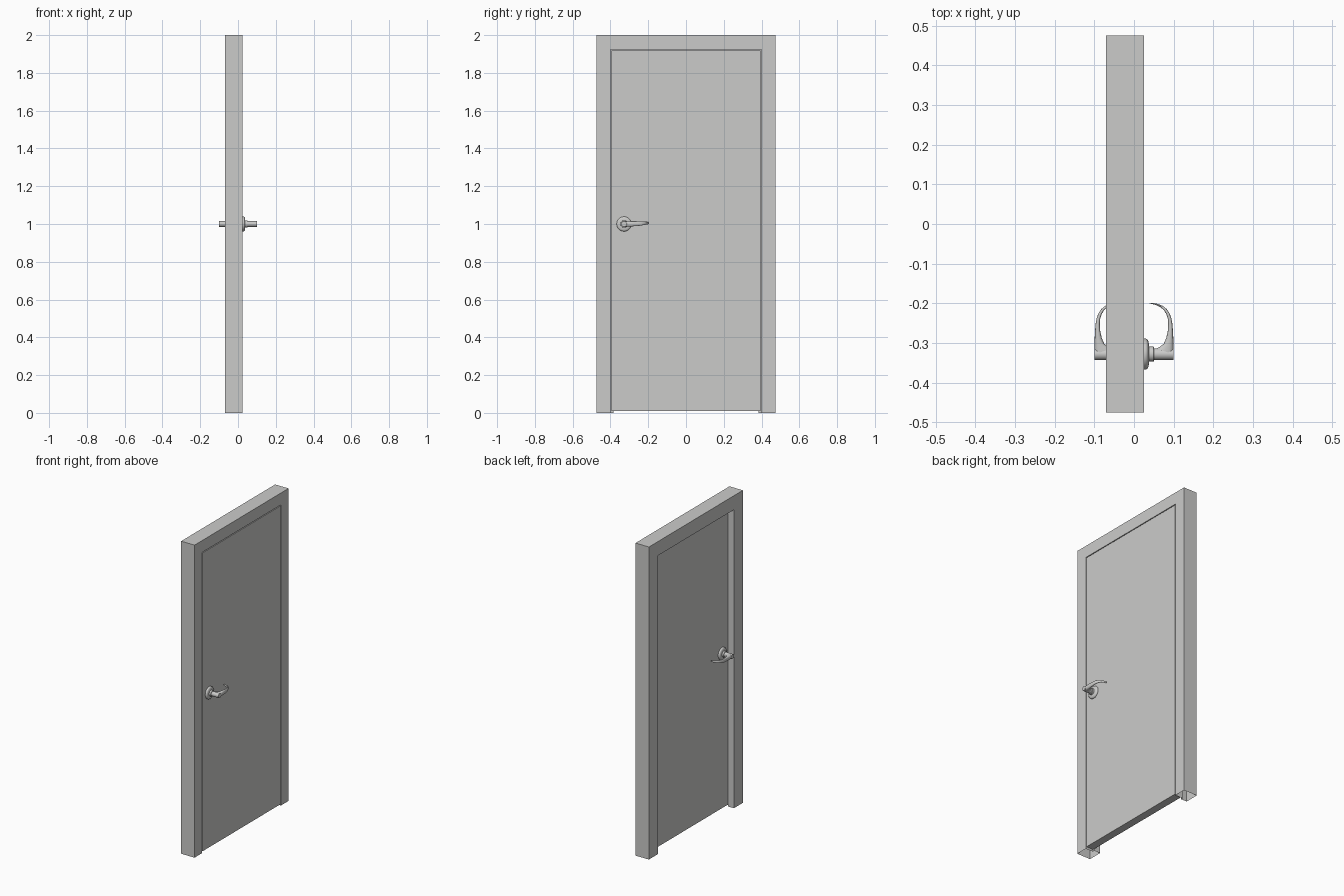
import bpy, bmesh, math

if "Cube" in bpy.data.objects:
    bpy.data.objects.remove(bpy.data.objects["Cube"])

grey = bpy.data.materials.new("neutral grey")
grey.diffuse_color = (0.6, 0.6, 0.59, 1)
grey.use_nodes = True
grey.node_tree.nodes["Principled BSDF"].inputs["Base Color"].default_value = grey.diffuse_color

HANDLE_Y, HANDLE_Z = -0.328, 1.0


def add_rings(name, rings, closed=True, caps=True, smooth=False, mirror=False):
    """Skin a list of point rings into one object."""
    bm = bmesh.new()
    vs = [[bm.verts.new(p) for p in r] for r in rings]
    n = len(rings[0])
    for a, b in zip(vs, vs[1:]):
        for i in range(n):
            j = (i + 1) % n
            bm.faces.new((a[i], a[j], b[j], b[i]))
    if caps:
        bm.faces.new(vs[0])
        bm.faces.new(vs[-1])
    bmesh.ops.recalc_face_normals(bm, faces=bm.faces)
    me = bpy.data.meshes.new(name)
    bm.to_mesh(me)
    bm.free()
    me.materials.append(grey)
    ob = bpy.data.objects.new(name, me)
    bpy.context.collection.objects.link(ob)
    if smooth:
        bpy.ops.object.select_all(action='DESELECT')
        ob.select_set(True)
        bpy.context.view_layer.objects.active = ob
        bpy.ops.object.shade_smooth_by_angle(angle=math.radians(35))
    if mirror:
        ob.modifiers.new("other_side", 'MIRROR').use_axis = (True, False, False)
    return ob


def lathe(name, profile, sides=40):
    """Revolve (x, radius) pairs about the handle axis, on both door sides."""
    rings = []
    for x, r in profile:
        rings.append([(x, HANDLE_Y + r * math.cos(2 * math.pi * k / sides),
                       HANDLE_Z + r * math.sin(2 * math.pi * k / sides))
                      for k in range(sides)])
    return add_rings(name, rings, smooth=True, mirror=True)


# Rebated frame: (x, inset) profile swept up, across and down; feet left open
profile = [(-0.07, 0), (0.025, 0), (0.025, 0.076), (-0.027, 0.076),
           (-0.027, 0.09), (-0.07, 0.09)]
stations = [(-1, False), (-1, True), (1, True), (1, False)]
add_rings("door_frame",
          [[(x, s * (0.475 - w), 2 - w if top else 0) for x, w in profile]
           for s, top in stations], caps=False)

# Door leaf, flush with the front of the frame
add_rings("door_leaf",
          [[(x, y, z) for x, y in ((-0.025, -0.394), (0.025, -0.394),
                                   (0.025, 0.394), (-0.025, 0.394))]
           for z in (0.01, 1.919)])

# Rose plate, collar and lever hub
lathe("rose_plate", [(0.024, 0.039), (0.030, 0.039), (0.033, 0.0375),
                     (0.0355, 0.034), (0.037, 0.029), (0.038, 0.020)])
lathe("collar", [(0.037, 0.019), (0.049, 0.019), (0.050, 0.018)])
lathe("lever_hub", [(0.049, 0.0147), (0.0995, 0.0147), (0.1, 0.0142)])

# Curved lever: outer (x, y), inner (x, y), centre height, half height
sections = [
    ((0.0998, -0.328), (0.056, -0.314), 1.000, 0.0145),
    ((0.0998, -0.312), (0.064, -0.310), 1.000, 0.0145),
    ((0.0995, -0.300), (0.075, -0.302), 1.000, 0.0143),
    ((0.0990, -0.285), (0.081, -0.288), 1.001, 0.0138),
    ((0.0980, -0.268), (0.085, -0.270), 1.002, 0.0130),
    ((0.0968, -0.252), (0.086, -0.252), 1.002, 0.0120),
    ((0.0940, -0.237), (0.085, -0.238), 1.003, 0.0110),
    ((0.0895, -0.225), (0.0815, -0.227), 1.004, 0.0098),
    ((0.0820, -0.214), (0.0755, -0.217), 1.004, 0.0086),
    ((0.0720, -0.206), (0.0670, -0.210), 1.005, 0.0075),
    ((0.0580, -0.201), (0.0560, -0.2045), 1.005, 0.0065),
    ((0.0450, -0.1985), (0.0445, -0.2012), 1.005, 0.0055),
    ((0.0390, -0.1985), (0.0390, -0.2000), 1.005, 0.0035),
]
SIDES = 20
rings = []
for (ox, oy), (ix, iy), zc, h in sections:
    ring = []
    for k in range(SIDES):
        a = 2 * math.pi * k / SIDES
        # rounded-box cross-section
        c = math.copysign(abs(math.cos(a)) ** 0.75, math.cos(a))
        s = math.copysign(abs(math.sin(a)) ** 0.75, math.sin(a))
        t = (1 + c) / 2
        ring.append((ix + (ox - ix) * t, iy + (oy - iy) * t, zc + h * s))
    rings.append(ring)
add_rings("lever", rings, smooth=True, mirror=True)
